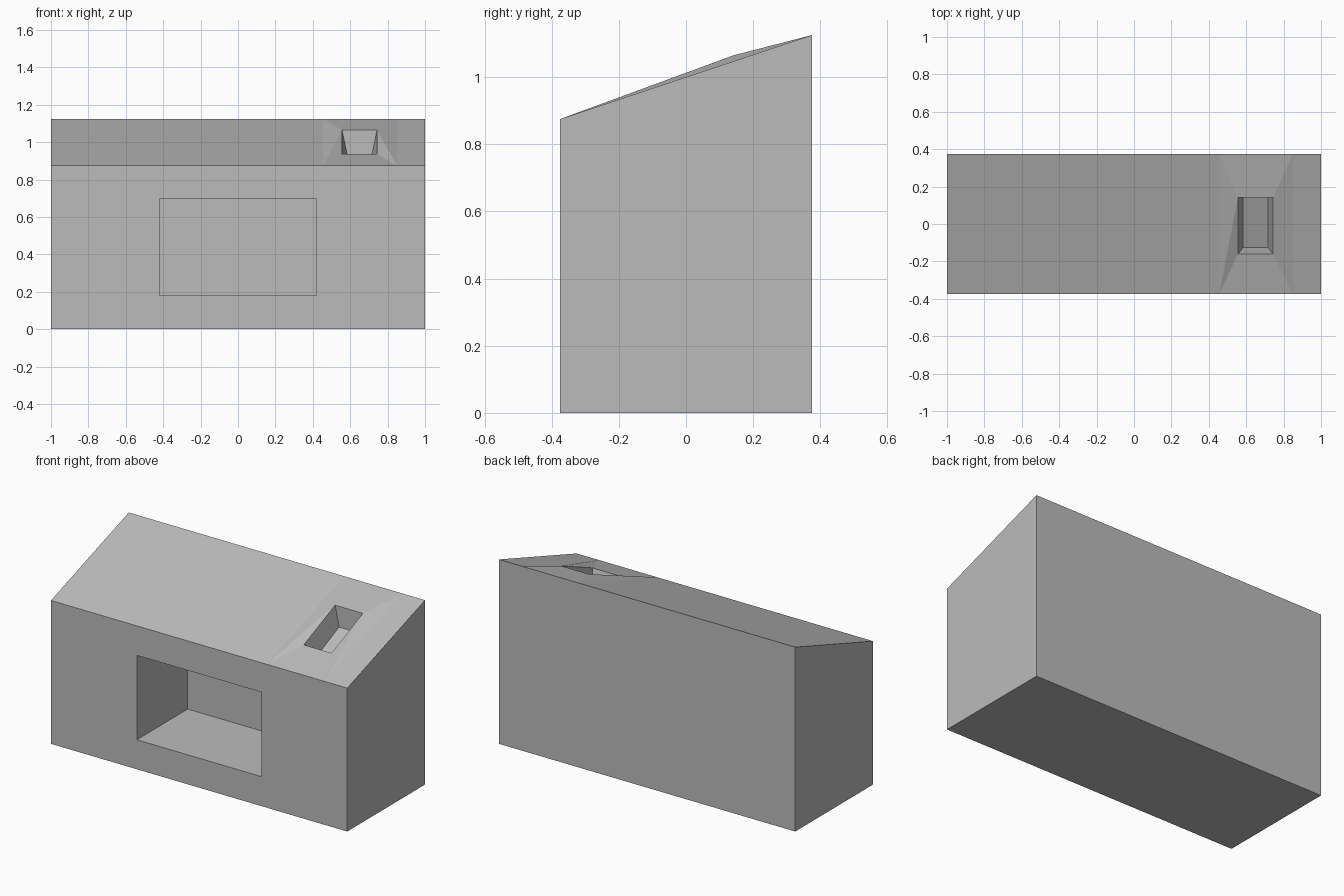
import bpy
import bmesh

cube = bpy.data.objects.get("Cube")
if cube:
    bpy.data.objects.remove(cube, do_unlink=True)

# Plain grey for the whole block
grey = bpy.data.materials.new("plain grey")
grey.use_nodes = True
colour = (0.5, 0.5, 0.5, 1)
grey.diffuse_color = colour
grey.node_tree.nodes["Principled BSDF"].inputs["Base Color"].default_value = colour

bm = bmesh.new()
HALF_Y = 0.375
FRONT_TOP, BACK_TOP = 0.875, 1.125
XS = (-1, 0.455, 0.85, 1)


def row(xs, y, z):
    return [bm.verts.new((x, y, z)) for x in xs]


def bridge(a, b):
    """Quads between two matching closed loops."""
    for i in range(len(a)):
        j = (i + 1) % len(a)
        bm.faces.new((a[i], a[j], b[j], b[i]))


# Outer shell: base, sides and back
front_base = row((-1, 1), -HALF_Y, 0)
back_base = row((-1, 1), HALF_Y, 0)
front_top = row(XS, -HALF_Y, FRONT_TOP)
back_top = row(XS, HALF_Y, BACK_TOP)
bm.faces.new(front_base + back_base[::-1])
bm.faces.new(back_base + back_top[::-1])
for i in (0, -1):
    bm.faces.new((front_base[i], back_base[i], back_top[i], front_top[i]))

# Sloping roof on each side of the flue strip
for i in (0, 2):
    bm.faces.new(front_top[i:i + 2] + back_top[i:i + 2][::-1])

# Flue: slightly raised rim in the strip, tapering down to a sloping floor
rim_front = row((0.556, 0.743), -0.16, 0.938)
rim_back = row((0.556, 0.743), 0.142, 1.065)
for i in (0, 1):
    corner = front_top[i + 1]
    bm.faces.new((corner, rim_front[i], rim_back[i]))
    bm.faces.new((corner, rim_back[i], back_top[i + 1]))
bm.faces.new(front_top[1:3] + rim_front[::-1])
bm.faces.new(back_top[1:3] + rim_back[::-1])
floor = row((0.583, 0.717), -0.126, 0.82) + row((0.717, 0.583), 0.142, 0.938)
bridge(rim_front + rim_back[::-1], floor)
bm.faces.new(floor)


# Firebox: rectangular opening in the front with a straight recess
def opening(y):
    return row((-0.42, 0.42), y, 0.18) + row((0.42, -0.42), y, 0.695)


mouth, hearth = opening(-HALF_Y), opening(0.115)
bridge(mouth, hearth)
bm.faces.new(hearth)
bm.faces.new(front_base + [mouth[1], mouth[0]])
bm.faces.new((front_base[1], front_top[3], mouth[2], mouth[1]))
bm.faces.new((front_base[0], mouth[0], mouth[3], front_top[0]))
bm.faces.new(front_top + [mouth[2], mouth[3]])

bmesh.ops.recalc_face_normals(bm, faces=bm.faces)
mesh = bpy.data.meshes.new("fireplace_block")
bm.to_mesh(mesh)
bm.free()
mesh.materials.append(grey)
block = bpy.data.objects.new("fireplace_block", mesh)
bpy.context.collection.objects.link(block)
